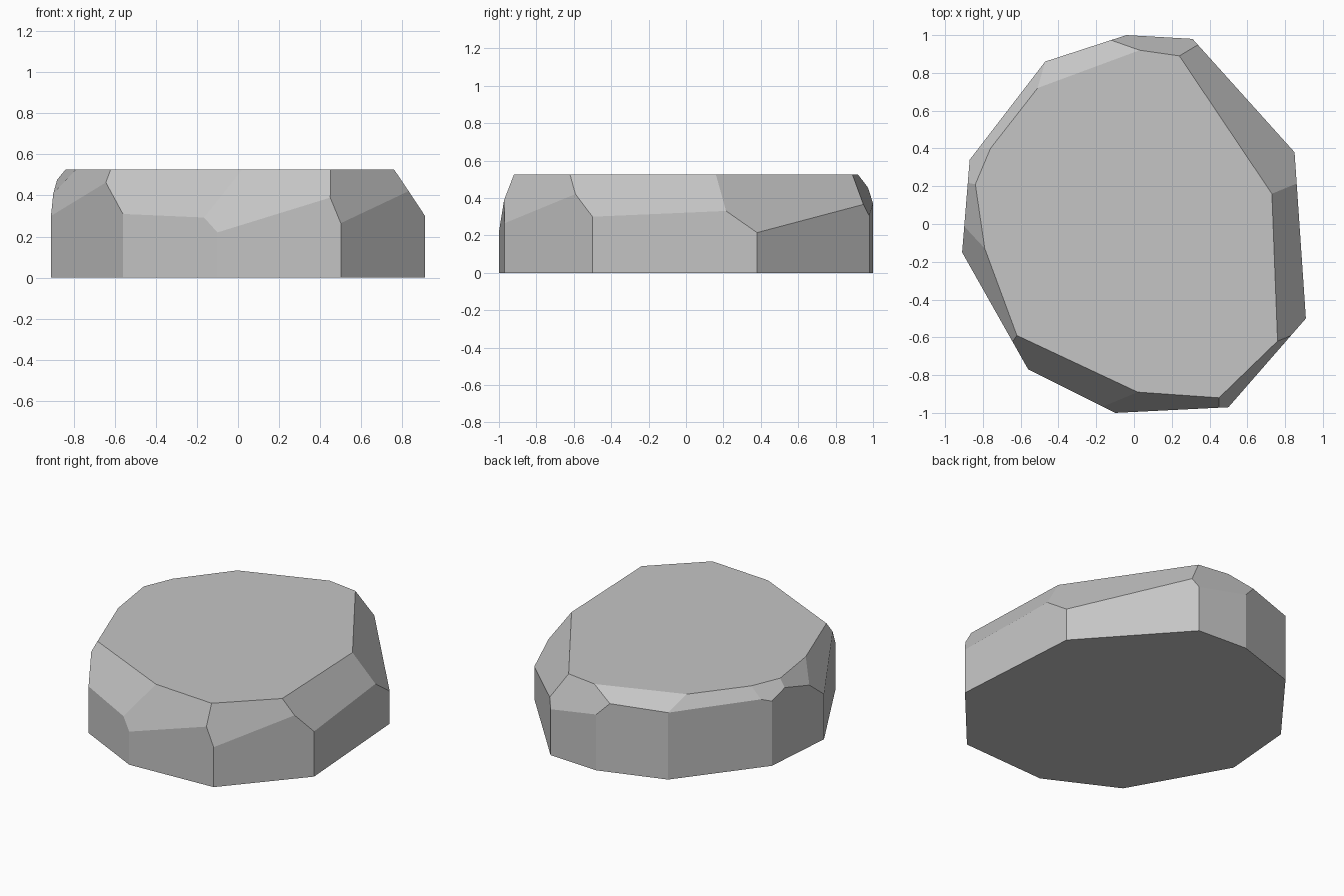
import bpy
import bmesh
from mathutils import Vector

cube = bpy.data.objects.get("Cube")
if cube:
    bpy.data.objects.remove(cube, do_unlink=True)

HEIGHT = 0.525

# Footprint of the stone, counter-clockwise
OUTLINE = [(-0.10, -1.0), (0.50, -0.97), (0.91, -0.50), (0.85, 0.38),
           (0.31, 0.98), (-0.04, 1.0), (-0.47, 0.86), (-0.87, 0.34),
           (-0.91, -0.15), (-0.56, -0.77)]

# Corners of the flat top, counter-clockwise
RIM = [(0.02, -0.89), (0.45, -0.92), (0.76, -0.62), (0.73, 0.16),
       (0.24, 0.89), (0.03, 0.92), (-0.51, 0.72), (-0.76, 0.40),
       (-0.84, 0.21), (-0.79, -0.13), (-0.62, -0.59)]

# For each rim edge: footprint corner its chamfer runs down to, and the height there
CHAMFERS = [(0, 0.22), (1, 0.265), (2, 0.30), (3, 0.215), (4, 0.305),
            (6, 0.445), (6, 0.445), (7, 0.43), (8, 0.37), (8, 0.30), (9, 0.31)]


def chip(bm, point, normal):
    """Slice off everything in front of a plane and close the cut."""
    geom = bm.verts[:] + bm.edges[:] + bm.faces[:]
    cut = bmesh.ops.bisect_plane(bm, geom=geom, dist=1e-5, plane_co=point,
                                 plane_no=normal, clear_outer=True)
    edges = [e for e in cut["geom_cut"] if isinstance(e, bmesh.types.BMEdge)]
    bmesh.ops.edgenet_fill(bm, edges=edges)


# Straight-sided block
bm = bmesh.new()
base = bm.faces.new([bm.verts.new((x, y, 0)) for x, y in OUTLINE])
top = bmesh.ops.extrude_face_region(bm, geom=[base], use_keep_orig=True)
bmesh.ops.translate(bm, vec=(0, 0, HEIGHT),
                    verts=[v for v in top["geom"] if isinstance(v, bmesh.types.BMVert)])
bmesh.ops.recalc_face_normals(bm, faces=bm.faces)

# Uneven chamfers around the top
for i, (corner, z) in enumerate(CHAMFERS):
    a = Vector((*RIM[i], HEIGHT))
    b = Vector((*RIM[(i + 1) % len(RIM)], HEIGHT))
    low = Vector((*OUTLINE[corner], z))
    normal = (low - a).cross(b - a).normalized()
    if normal.z < 0:
        normal.negate()
    chip(bm, a, normal)

bmesh.ops.remove_doubles(bm, verts=bm.verts, dist=0.002)
bmesh.ops.recalc_face_normals(bm, faces=bm.faces)
mesh = bpy.data.meshes.new("flat_stone")
bm.to_mesh(mesh)
bm.free()

# Plain grey stone colour
grey = (0.56, 0.56, 0.56, 1)
stone = bpy.data.materials.new("stone_grey")
stone.use_nodes = True
stone.diffuse_color = grey
stone.node_tree.nodes["Principled BSDF"].inputs["Base Color"].default_value = grey
mesh.materials.append(stone)

rock = bpy.data.objects.new("flat_stone", mesh)
bpy.context.collection.objects.link(rock)
